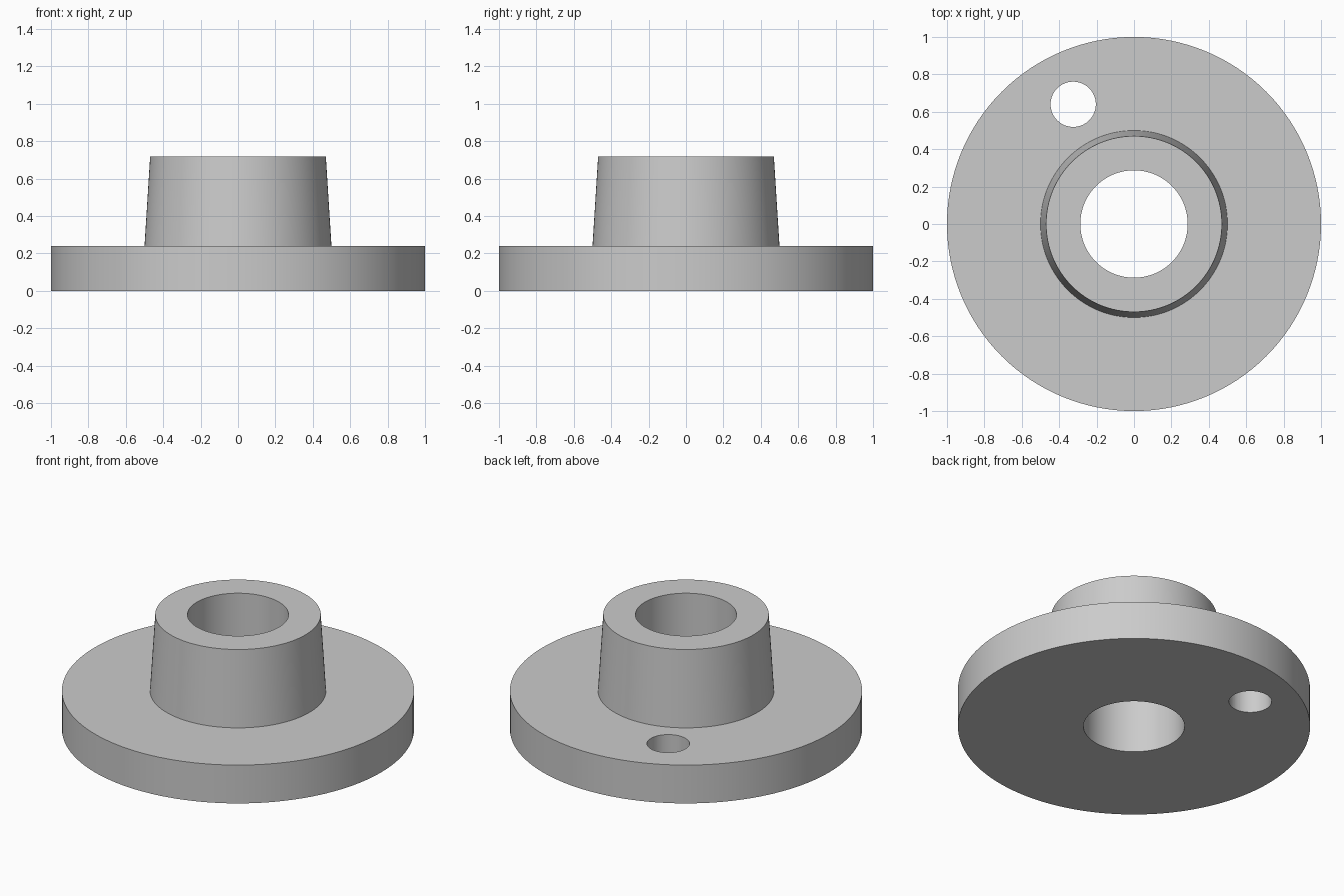
import bpy
import bmesh
from math import cos, sin, tau, radians

if "Cube" in bpy.data.objects:
    bpy.data.objects.remove(bpy.data.objects["Cube"], do_unlink=True)

SEGMENTS = 128
FLANGE_R, FLANGE_TOP = 1.0, 0.24
BOSS_BASE_R, BOSS_TOP_R, HEIGHT = 0.5, 0.47, 0.717
BORE_R = 0.287
PIN_X, PIN_Y, PIN_R = -0.325, 0.64, 0.121

metal = bpy.data.materials.new("plain_grey")
metal.use_nodes = True
grey = (0.6, 0.6, 0.6, 1)
metal.diffuse_color = grey
metal.node_tree.nodes["Principled BSDF"].inputs["Base Color"].default_value = grey


def lathe(name, profile):
    """Revolve a closed (radius, z) profile around the z axis."""
    bm = bmesh.new()
    rings = []
    for i in range(SEGMENTS):
        a = tau * i / SEGMENTS
        rings.append([bm.verts.new((r * cos(a), r * sin(a), z)) for r, z in profile])
    n = len(profile)
    for i, ring in enumerate(rings):
        after = rings[(i + 1) % SEGMENTS]
        for j in range(n):
            k = (j + 1) % n
            bm.faces.new((ring[j], after[j], after[k], ring[k]))
    bmesh.ops.recalc_face_normals(bm, faces=bm.faces)
    mesh = bpy.data.meshes.new(name)
    bm.to_mesh(mesh)
    bm.free()
    mesh.materials.append(metal)
    obj = bpy.data.objects.new(name, mesh)
    bpy.context.collection.objects.link(obj)
    return obj


# Flange with tapered boss and through bore
hub = lathe("flanged_hub", [
    (BORE_R, 0), (FLANGE_R, 0), (FLANGE_R, FLANGE_TOP),
    (BOSS_BASE_R, FLANGE_TOP), (BOSS_TOP_R, HEIGHT), (BORE_R, HEIGHT),
])

# Off-centre pin hole through the flange
bpy.ops.mesh.primitive_cylinder_add(vertices=64, radius=PIN_R, depth=1,
                                    location=(PIN_X, PIN_Y, FLANGE_TOP / 2))
cutter = bpy.context.object
cutter.name = "pin_hole_cutter"
cutter.hide_render = True
cutter.data.materials.append(metal)

cut = hub.modifiers.new("pin_hole", "BOOLEAN")
cut.operation = "DIFFERENCE"
cut.solver = "EXACT"
cut.object = cutter

bpy.ops.object.select_all(action="DESELECT")
hub.select_set(True)
bpy.context.view_layer.objects.active = hub
bpy.ops.object.modifier_apply(modifier=cut.name)
bpy.data.objects.remove(cutter, do_unlink=True)

# Smooth walls, crisp rims
bpy.ops.object.shade_smooth_by_angle(angle=radians(30))
